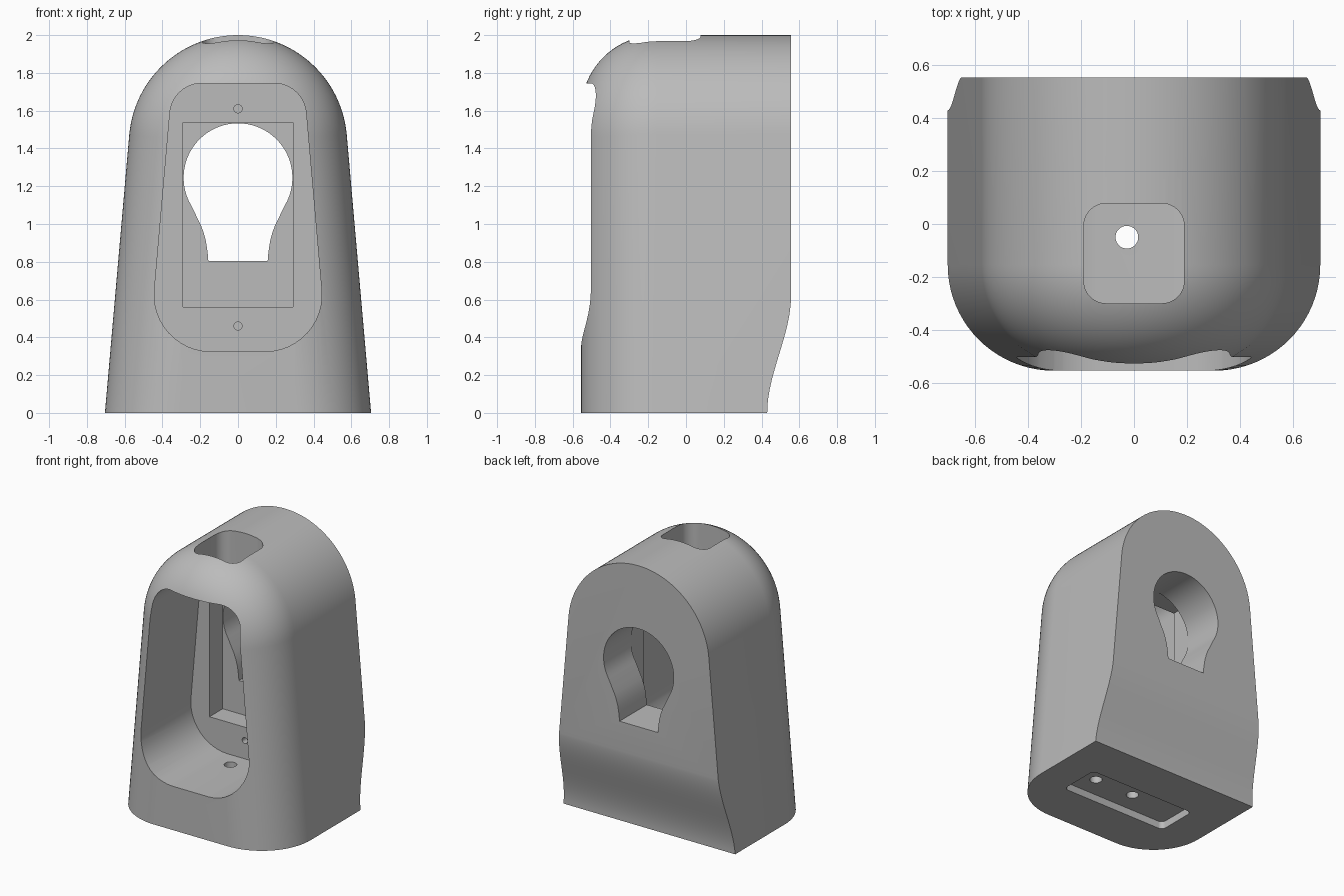
import bpy, bmesh, math
from math import sin, cos, pi
from mathutils import Vector

old = bpy.data.objects.get("Cube")
if old:
    bpy.data.objects.remove(old, do_unlink=True)

grey = bpy.data.materials.new("plain_grey")
grey.use_nodes = True
grey.diffuse_color = (0.5, 0.5, 0.5, 1)
grey.node_tree.nodes["Principled BSDF"].inputs["Base Color"].default_value = (0.5, 0.5, 0.5, 1)


def make_object(name, rings):
    """Bridge a list of equal-length closed rings and cap both ends."""
    bm = bmesh.new()
    loops = [[bm.verts.new(p) for p in ring] for ring in rings]
    n = len(loops[0])
    for a, b in zip(loops, loops[1:]):
        for i in range(n):
            j = (i + 1) % n
            bm.faces.new((a[i], a[j], b[j], b[i]))
    bm.faces.new(loops[0])
    bm.faces.new(loops[-1])
    bmesh.ops.recalc_face_normals(bm, faces=bm.faces)
    mesh = bpy.data.meshes.new(name)
    bm.to_mesh(mesh)
    bm.free()
    mesh.materials.append(grey)
    obj = bpy.data.objects.new(name, mesh)
    bpy.context.collection.objects.link(obj)
    return obj


def prism(name, pts, axis, start, end):
    """Extrude a flat profile along one axis."""
    place = {"X": lambda u, v, t: (t, u, v),
             "Y": lambda u, v, t: (u, t, v),
             "Z": lambda u, v, t: (u, v, t)}[axis]
    return make_object(name, [[place(u, v, t) for u, v in pts] for t in (start, end)])


def circle(cx, cy, r, n=32):
    return [(cx + r * cos(2 * pi * i / n), cy + r * sin(2 * pi * i / n)) for i in range(n)]


def rounded(corners, radii, steps=12):
    """Round every corner of a counter-clockwise convex polygon."""
    out = []
    for i, (c, r) in enumerate(zip(corners, radii)):
        c = Vector(c)
        u = (Vector(corners[i - 1]) - c).normalized()
        w = (Vector(corners[(i + 1) % len(corners)]) - c).normalized()
        half = u.angle(w) / 2
        centre = c + (u + w).normalized() * r / sin(half)
        a = c + u * r / math.tan(half) - centre
        b = c + w * r / math.tan(half) - centre
        span = a.angle(b)
        for k in range(steps + 1):
            t = k / steps
            p = centre + (a * sin((1 - t) * span) + b * sin(t * span)) / sin(span)
            out.append((p.x, p.y))
    return out


def box(x0, x1, y0, y1):
    return [(x0, y0), (x1, y0), (x1, y1), (x0, y1)]


# Housing shell: tapered arch with a large rounded front edge
TAPER, RADIUS, CENTRE, FILLET = math.radians(5), 0.578, 1.422, 0.4


def arch(inset, y, steps=56):
    r = RADIUS - inset
    foot = (r + CENTRE * sin(TAPER)) / cos(TAPER)
    ring = [(foot, y, 0)]
    for k in range(steps + 1):
        a = TAPER + (pi - 2 * TAPER) * k / steps
        ring.append((r * cos(a), y, CENTRE + r * sin(a)))
    return ring + [(-foot, y, 0)]


rings = [arch(0, 0.555)]
for k in range(21):
    a = pi / 2 * k / 20
    rings.append(arch(FILLET * (1 - cos(a)), -0.155 - FILLET * sin(a)))
housing = make_object("housing", rings)

# Back undercut: S-shaped sweep near the foot
sweep = []
for k in range(25):
    t = k / 24
    sweep.append((0.43 + 0.126 * t * t * (3 - 2 * t), 0.62 * t))
undercut = [(0.43, -0.2)] + sweep + [(0.8, 0.62), (0.8, -0.2)]

# Keyhole: round head flowing into a narrow neck
neck = [(0.157, 0.805), (0.161, 0.85), (0.17, 0.91), (0.182, 0.955),
        (0.197, 0.995), (0.217, 1.035), (0.236, 1.075)]
head = []
low = -math.radians(30)
for k in range(49):
    a = low + (pi - 2 * low) * k / 48
    head.append((0.288 * cos(a), 1.245 + 0.288 * sin(a)))
keyhole = neck + head + [(-x, z) for x, z in reversed(neck)]

opening = rounded([(-0.471, 0.325), (0.471, 0.325), (0.347, 1.745), (-0.347, 1.745)],
                  [0.3, 0.3, 0.17, 0.17])

cutters = [
    prism("back_undercut", undercut, "X", -1, 1),
    prism("front_cavity", opening, "Y", -0.8, 0.08),
    prism("inner_recess", box(-0.29, 0.29, 0.56, 1.537), "Y", 0, 0.235),
    prism("keyhole", keyhole, "Y", 0.15, 0.8),
    prism("top_hole", rounded(box(-0.19, 0.19, -0.3, 0.078), [0.085] * 4), "Z", 1.6, 2.3),
    prism("base_pocket", rounded(box(-0.43, 0.45, -0.21, 0.1), [0.035] * 4, 6), "Z", -0.2, 0.055),
]
for x in (-0.027, 0.3):
    cutters.append(prism("floor_hole", circle(x, -0.05, 0.043), "Z", -0.1, 0.5))
for z in (0.46, 1.61):
    cutters.append(prism("screw_hole", circle(0, z, 0.022, 20), "Y", 0, 0.2))

# Cut everything out of the housing
bpy.ops.object.select_all(action="DESELECT")
bpy.context.view_layer.objects.active = housing
housing.select_set(True)
for cutter in cutters:
    cutter.hide_render = True
    mod = housing.modifiers.new(cutter.name, "BOOLEAN")
    mod.operation = "DIFFERENCE"
    mod.solver = "EXACT"
    mod.object = cutter
    bpy.ops.object.modifier_apply(modifier=mod.name)
    bpy.data.objects.remove(cutter, do_unlink=True)

bpy.ops.object.shade_smooth_by_angle(angle=math.radians(30))
